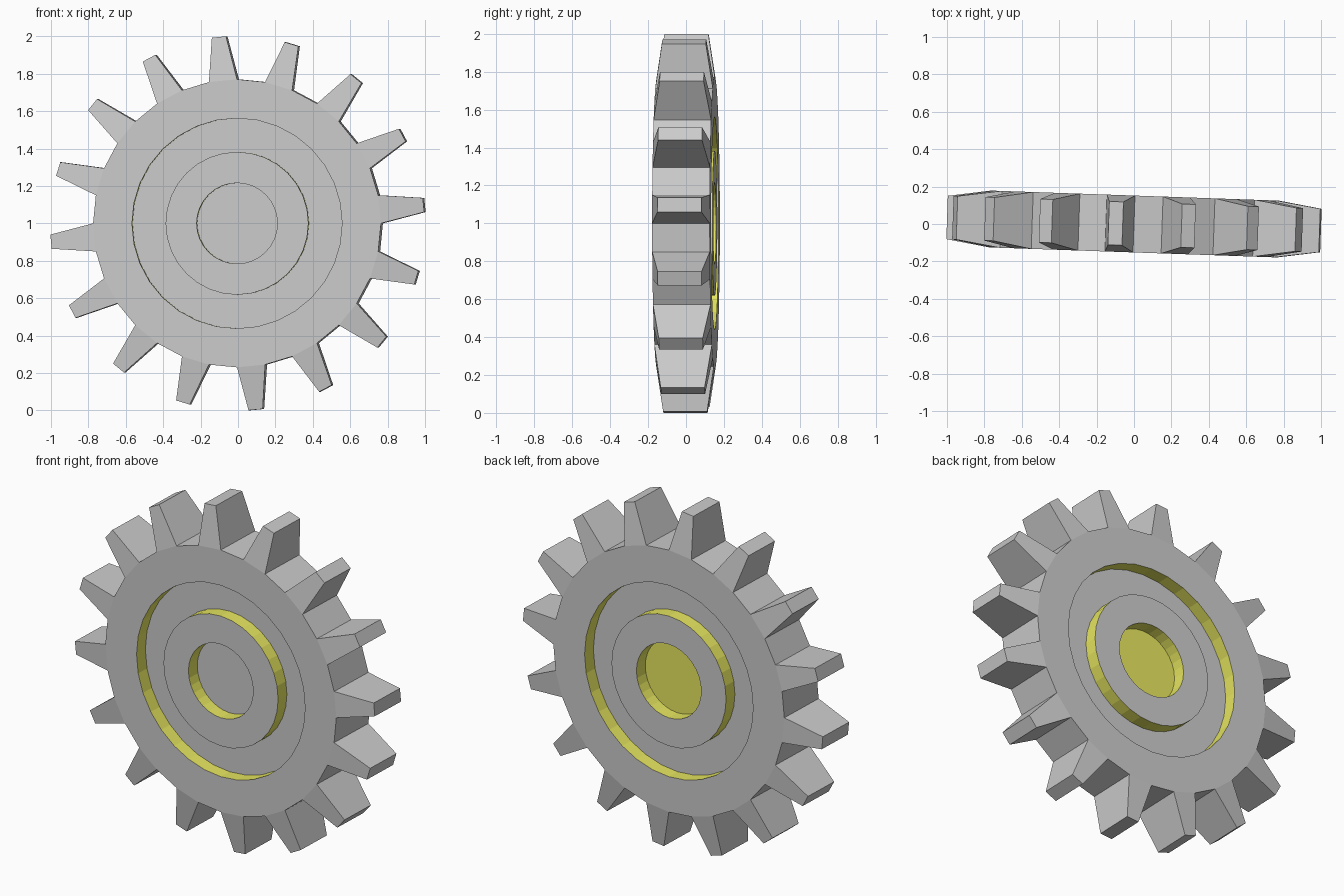
import bpy, bmesh
from math import cos, sin, radians
from mathutils import Vector

if "Cube" in bpy.data.objects:
    bpy.data.objects.remove(bpy.data.objects["Cube"])

SIDES = 32            # rim facets, every second one carries a tooth
HALF, FLOOR = 0.152, 0.074   # half thickness, recess floor depth from mid-plane
TIP_R, TIP_W, TIP_T = 1.001, 0.038, 0.116

# Lathe profile (radius, y): front side, then mirrored for the back
front = [(0.216, -FLOOR), (0.216, -HALF), (0.382, -HALF), (0.382, -FLOOR),
         (0.562, -FLOOR), (0.562, -HALF), (0.77, -HALF)]
profile = front + [(r, -y) for r, y in reversed(front)]

mesh = bpy.data.meshes.new("gear")
gear = bpy.data.objects.new("gear", mesh)
bpy.context.collection.objects.link(gear)

grey = bpy.data.materials.new("grey_metal")
grey.diffuse_color = (0.8, 0.8, 0.8, 1)
grey.use_nodes = True
grey.node_tree.nodes["Principled BSDF"].inputs["Base Color"].default_value = grey.diffuse_color
yellow = bpy.data.materials.new("yellow_recess")
yellow.diffuse_color = (0.8, 0.8, 0.12, 1)
yellow.use_nodes = True
yellow.node_tree.nodes["Principled BSDF"].inputs["Base Color"].default_value = yellow.diffuse_color
mesh.materials.append(grey)
mesh.materials.append(yellow)

bm = bmesh.new()


def angle(i):
    return radians(90 + 360 / SIDES * i)


rings = [[bm.verts.new((r * cos(angle(i)), y, r * sin(angle(i))))
          for i in range(SIDES)] for r, y in profile]

# Gear body with grooves, hub and bore; recess walls are yellow
teeth = []
for k in range(len(rings) - 1):
    a, b = rings[k], rings[k + 1]
    radius = profile[k][0]
    wall = radius == profile[k + 1][0]
    for i in range(SIDES):
        j = (i + 1) % SIDES
        f = bm.faces.new((a[i], a[j], b[j], b[i]))
        if wall and radius < 0.6:
            f.material_index = 1
        elif wall and i % 2 == 0:
            teeth.append((f, angle(i + 0.5)))

# Bore floors: grey at the front, yellow at the back
bm.faces.new(rings[0])
bm.faces.new(rings[-1]).material_index = 1

# Tapered teeth
for f, ang in teeth:
    out = Vector((cos(ang), 0, sin(ang)))
    side = Vector((-sin(ang), 0, cos(ang)))
    tip = bmesh.ops.extrude_discrete_faces(bm, faces=[f])["faces"][0]
    for v in tip.verts:
        s = 1 if v.co.dot(side) > 0 else -1
        t = 1 if v.co.y > 0 else -1
        v.co = out * TIP_R + side * (s * TIP_W) + Vector((0, t * TIP_T, 0))

bmesh.ops.recalc_face_normals(bm, faces=bm.faces[:])
bm.to_mesh(mesh)
bm.free()

# Stand on the ground with a slight turn
gear.location.z = 1.0
gear.rotation_euler.z = radians(-2)
